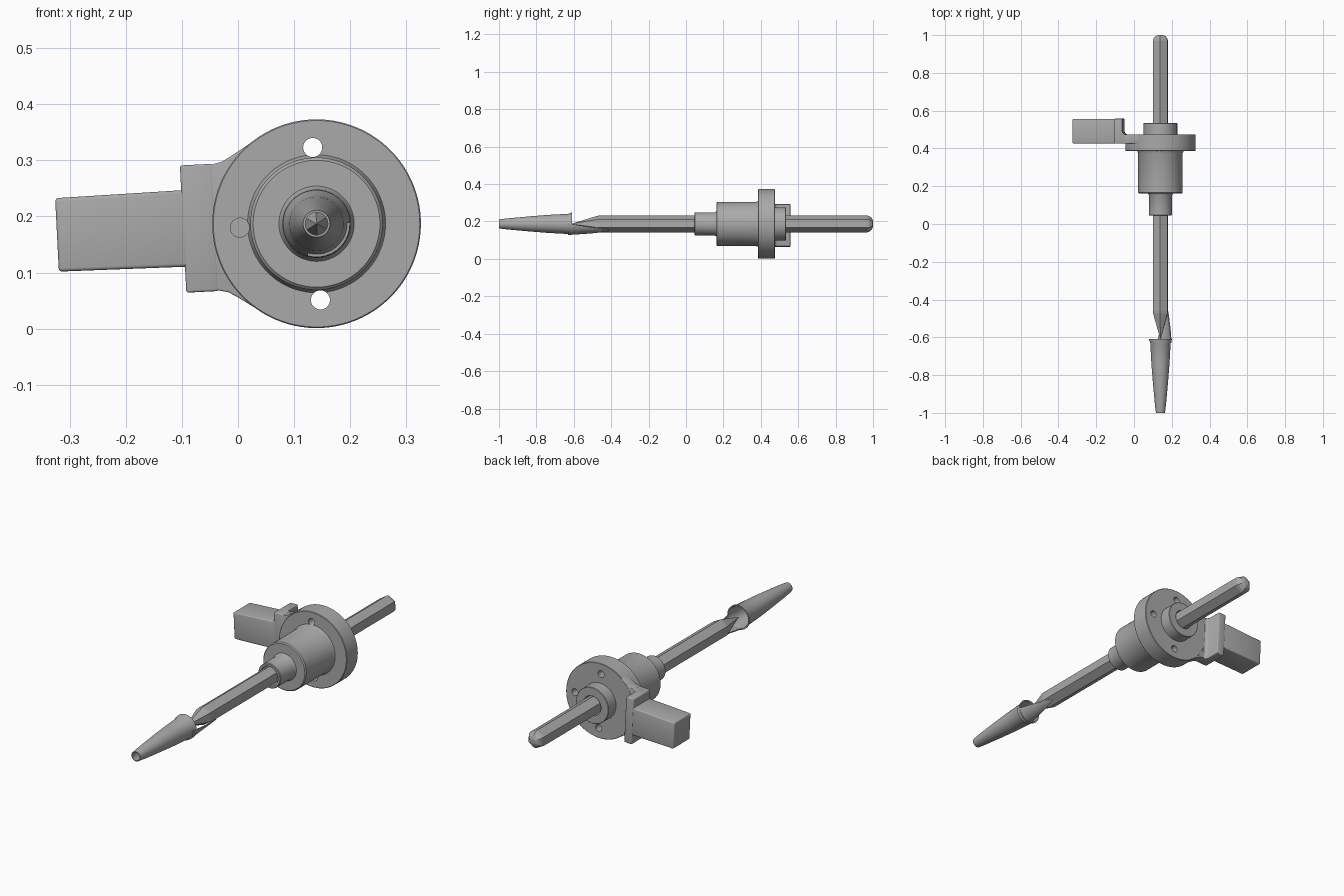
import bpy, bmesh
from math import sin, cos, pi, radians
from mathutils import Matrix, Vector

if "Cube" in bpy.data.objects:
    bpy.data.objects.remove(bpy.data.objects["Cube"])

# Everything is modelled around the y axis, then tilted and moved into place
PLACE = Matrix.Translation((0.14, 0, 0.187)) @ Matrix.Rotation(radians(-2.9), 4, 'Y')

grey = bpy.data.materials.new("plain grey")
grey.use_nodes = True
grey.diffuse_color = (0.4, 0.4, 0.4, 1)
grey.node_tree.nodes["Principled BSDF"].inputs["Base Color"].default_value = (0.4, 0.4, 0.4, 1)


def finish(name, bm):
    bmesh.ops.recalc_face_normals(bm, faces=bm.faces)
    bm.transform(PLACE)
    me = bpy.data.meshes.new(name)
    bm.to_mesh(me)
    bm.free()
    me.materials.append(grey)
    ob = bpy.data.objects.new(name, me)
    bpy.context.collection.objects.link(ob)
    return ob


def activate(ob):
    bpy.ops.object.select_all(action='DESELECT')
    ob.select_set(True)
    bpy.context.view_layer.objects.active = ob


def smooth(ob, angle=35):
    activate(ob)
    bpy.ops.object.shade_smooth_by_angle(angle=radians(angle))


def modify(ob, kind, **settings):
    mod = ob.modifiers.new(kind.title(), kind)
    for key, value in settings.items():
        setattr(mod, key, value)
    activate(ob)
    bpy.ops.object.modifier_apply(modifier=mod.name)


def lathe(name, profile, sides, closed=True, turn=0.0):
    """Revolve (radius, y) points; closed profiles make hollow rings."""
    bm = bmesh.new()
    rings = []
    for r, y in profile:
        angles = [turn + 2 * pi * i / sides for i in range(sides)]
        rings.append([bm.verts.new((r * cos(a), y, r * sin(a))) for a in angles])
    pairs = list(zip(rings, rings[1:]))
    if closed:
        pairs.append((rings[-1], rings[0]))
    else:
        bm.faces.new(rings[0])
        bm.faces.new(rings[-1])
    for a, b in pairs:
        for i in range(sides):
            j = (i + 1) % sides
            bm.faces.new((a[i], a[j], b[j], b[i]))
    return finish(name, bm)


def prism(name, outline, to_point, depth, bevel):
    """Extrude an outline; to_point maps (a, b) to the starting face."""
    bm = bmesh.new()
    face = bm.faces.new([bm.verts.new(to_point(a, b)) for a, b in outline])
    made = bmesh.ops.extrude_face_region(bm, geom=[face])
    moved = [v for v in made["geom"] if isinstance(v, bmesh.types.BMVert)]
    bmesh.ops.translate(bm, verts=moved, vec=Vector(depth))
    ob = finish(name, bm)
    if bevel:
        modify(ob, 'BEVEL', width=bevel, segments=3, limit_method='ANGLE')
    smooth(ob)
    return ob


# Stepped housing: nozzle, barrel, flange and rear boss with a bore
housing = lathe("housing", [
    (0.048, 0.045), (0.058, 0.045), (0.061, 0.048), (0.061, 0.152), (0.067, 0.162),
    (0.113, 0.162), (0.118, 0.167), (0.118, 0.375), (0.123, 0.386),
    (0.184, 0.386), (0.186, 0.388), (0.186, 0.473), (0.184, 0.475),
    (0.089, 0.475), (0.089, 0.533), (0.087, 0.535), (0.048, 0.535)], 96)

# Flange holes: two through, one blind in front, one blind at the back
holes = [(0, 0.136, 0.3, 0.6), (0, -0.136, 0.3, 0.6),
         (-0.137, 0, 0.3, 0.426), (0.137, 0, 0.435, 0.6)]
for u, v, start, end in holes:
    cutter = lathe("hole_cutter", [(0.017, start), (0.017, end)], 32, closed=False)
    cutter.data.transform(Matrix.Translation(PLACE.to_3x3() @ Vector((u, 0, v))))
    cutter.hide_render = True
    modify(housing, 'BOOLEAN', operation='DIFFERENCE', object=cutter, solver='EXACT')
    bpy.data.objects.remove(cutter)
smooth(housing)

# Hexagonal rod with a domed rear end and a pointed front
rod = lathe("hex_rod", [(0.001, -0.61), (0.043, -0.475), (0.045, -0.46), (0.045, 0.968),
                        (0.041, 0.982), (0.03, 0.994), (0.014, 1.0)],
            6, closed=False, turn=pi / 2)

# Hollow tapered nose with a small lip at its open mouth
nose = lathe("nose_shell", [
    (0.024, -1.0), (0.03, -0.95), (0.04, -0.84), (0.048, -0.74), (0.054, -0.63),
    (0.06, -0.615), (0.06, -0.61), (0.054, -0.61), (0.049, -0.63),
    (0.043, -0.74), (0.035, -0.84), (0.025, -0.95), (0.02, -1.0)], 64)
smooth(nose)

# Curved tongue that joins the nose to the underside of the rod
bm = bmesh.new()
rows, cols = 12, 10
grid = []
for i in range(rows + 1):
    t = i / rows
    radius = 0.057 - 0.015 * t
    half = radians(52) * (1 - t) ** 0.7 + 0.04
    grid.append([bm.verts.new((radius * cos(a), -0.63 + 0.22 * t, radius * sin(a)))
                 for a in (radians(-55) + half * (2 * j / cols - 1) for j in range(cols + 1))])
for a, b in zip(grid, grid[1:]):
    for j in range(cols):
        bm.faces.new((a[j], a[j + 1], b[j + 1], b[j]))
tongue = finish("nose_tongue", bm)
modify(tongue, 'SOLIDIFY', thickness=0.005, offset=0)
smooth(tongue)

# Side plate that blends into the flange
prism("bracket_plate", [(-0.237, 0.115), (-0.18, 0.115), (-0.163, 0.119), (-0.148, 0.127),
                        (-0.1, 0.156), (-0.1, -0.156), (-0.148, -0.123), (-0.163, -0.114),
                        (-0.18, -0.11), (-0.237, -0.11)],
      lambda u, v: (u, 0.426, v), (0, 0.0485, 0), 0.003)

# Upright wall with a fillet at the plate
prism("bracket_wall", [(-0.238, 0.4255), (-0.18, 0.4255), (-0.18, 0.474), (-0.191, 0.479),
                       (-0.196, 0.49), (-0.196, 0.558), (-0.238, 0.558)],
      lambda u, y: (u, y, -0.111), (0, 0, 0.227), 0.004)

# Block handle
prism("handle", [(-0.463, -0.062), (-0.215, -0.065), (-0.215, 0.072), (-0.463, 0.069)],
      lambda u, v: (u, 0.426, v), (0, 0.131, 0), 0.006)
